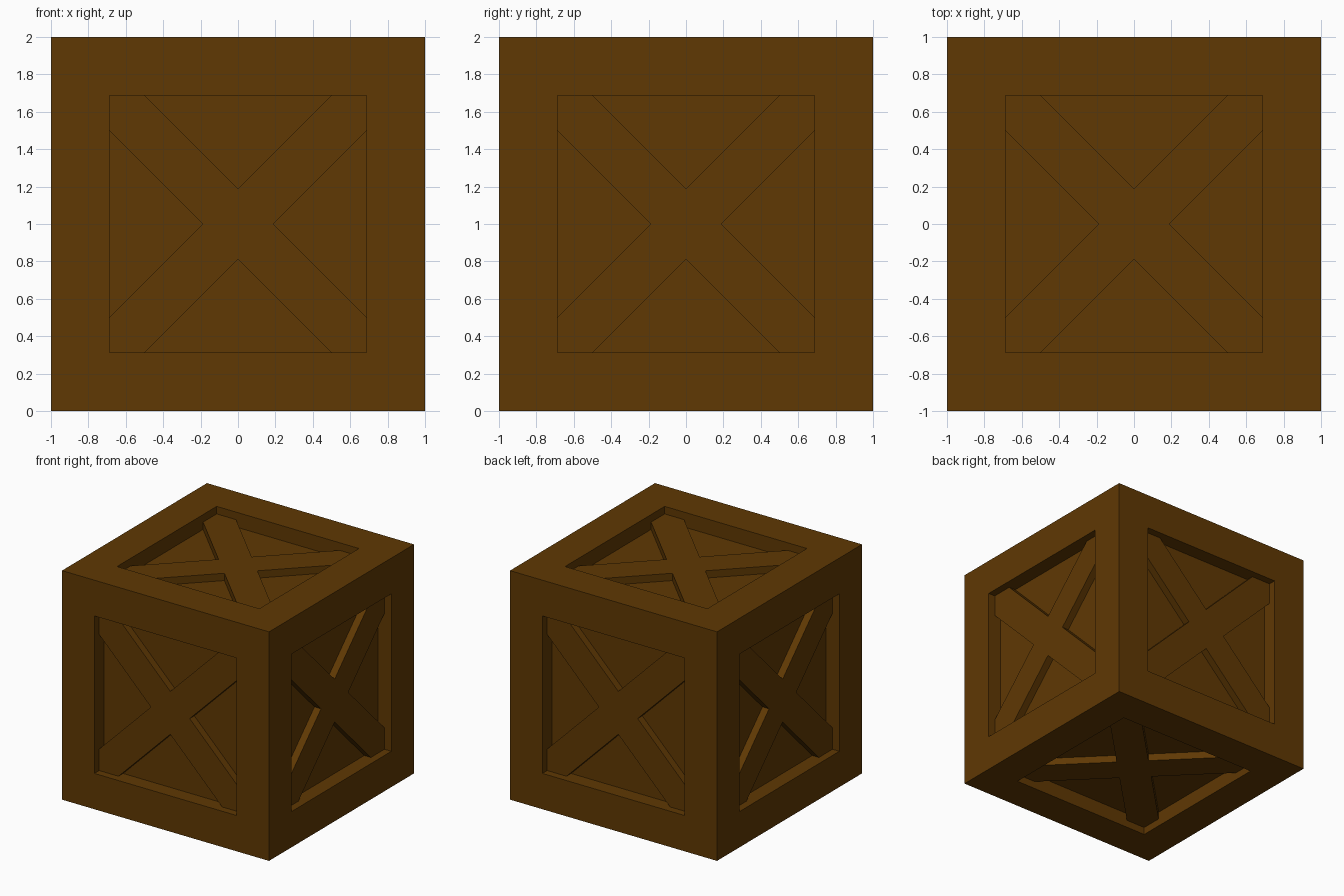
import bpy, bmesh, math
from mathutils import Matrix, Vector

if "Cube" in bpy.data.objects:
    bpy.data.objects.remove(bpy.data.objects["Cube"])

OPEN = 0.6875      # half size of each framed opening
NOTCH = 0.1875     # distance from centre to the inner V of the cross
CROSS_DEPTH = 0.066
PANEL_DEPTH = 0.13

wood = bpy.data.materials.new("brown_wood")
wood.diffuse_color = (0.115, 0.040, 0.001, 1)
wood.use_nodes = True
wood.node_tree.nodes["Principled BSDF"].inputs["Base Color"].default_value = wood.diffuse_color


def add_object(name, bm):
    mesh = bpy.data.meshes.new(name)
    bm.to_mesh(mesh)
    bm.free()
    mesh.materials.append(wood)
    obj = bpy.data.objects.new(name, mesh)
    bpy.context.collection.objects.link(obj)
    obj.location.z = 1
    return obj


# crate body: cube whose six faces are inset and sunk to leave a frame
bm = bmesh.new()
bmesh.ops.create_cube(bm, size=2)
panels = bm.faces[:]
bmesh.ops.inset_individual(bm, faces=panels, thickness=1 - OPEN,
                           use_even_offset=True)
for face in panels:
    direction = face.normal.copy()
    sunk = bmesh.ops.extrude_discrete_faces(bm, faces=[face])["faces"][0]
    bmesh.ops.translate(bm, verts=sunk.verts, vec=-direction * PANEL_DEPTH)
bmesh.ops.remove_doubles(bm, verts=bm.verts, dist=1e-5)
bmesh.ops.recalc_face_normals(bm, faces=bm.faces)
add_object("crate_frame_and_panels", bm)


# cross brace: X outline from four quarter turns, sides only where exposed
def cross_brace(name, rotation):
    bm = bmesh.new()
    arm = OPEN - NOTCH
    quarter = [(OPEN, arm), (OPEN, OPEN), (arm, OPEN), (0, NOTCH)]
    top, base = [], []
    for k in range(4):
        turn = Matrix.Rotation(k * math.pi / 2, 3, 'Z')
        for x, y in quarter:
            p = turn @ Vector((x, y, 0))
            top.append(bm.verts.new((p.x, p.y, 1 - CROSS_DEPTH)))
            base.append(bm.verts.new((p.x, p.y, 1 - PANEL_DEPTH)))
    bm.faces.new(top)
    for i in range(16):
        if i % 4 >= 2:
            j = (i + 1) % 16
            bm.faces.new((top[j], top[i], base[i], base[j]))
    bmesh.ops.rotate(bm, verts=bm.verts, matrix=rotation)
    add_object(name, bm)


half = math.pi / 2
for name, angle, axis in (("top", 0, 'X'), ("bottom", math.pi, 'X'),
                          ("front", half, 'X'), ("back", -half, 'X'),
                          ("right", half, 'Y'), ("left", -half, 'Y')):
    cross_brace(name + "_cross_brace", Matrix.Rotation(angle, 3, axis))
